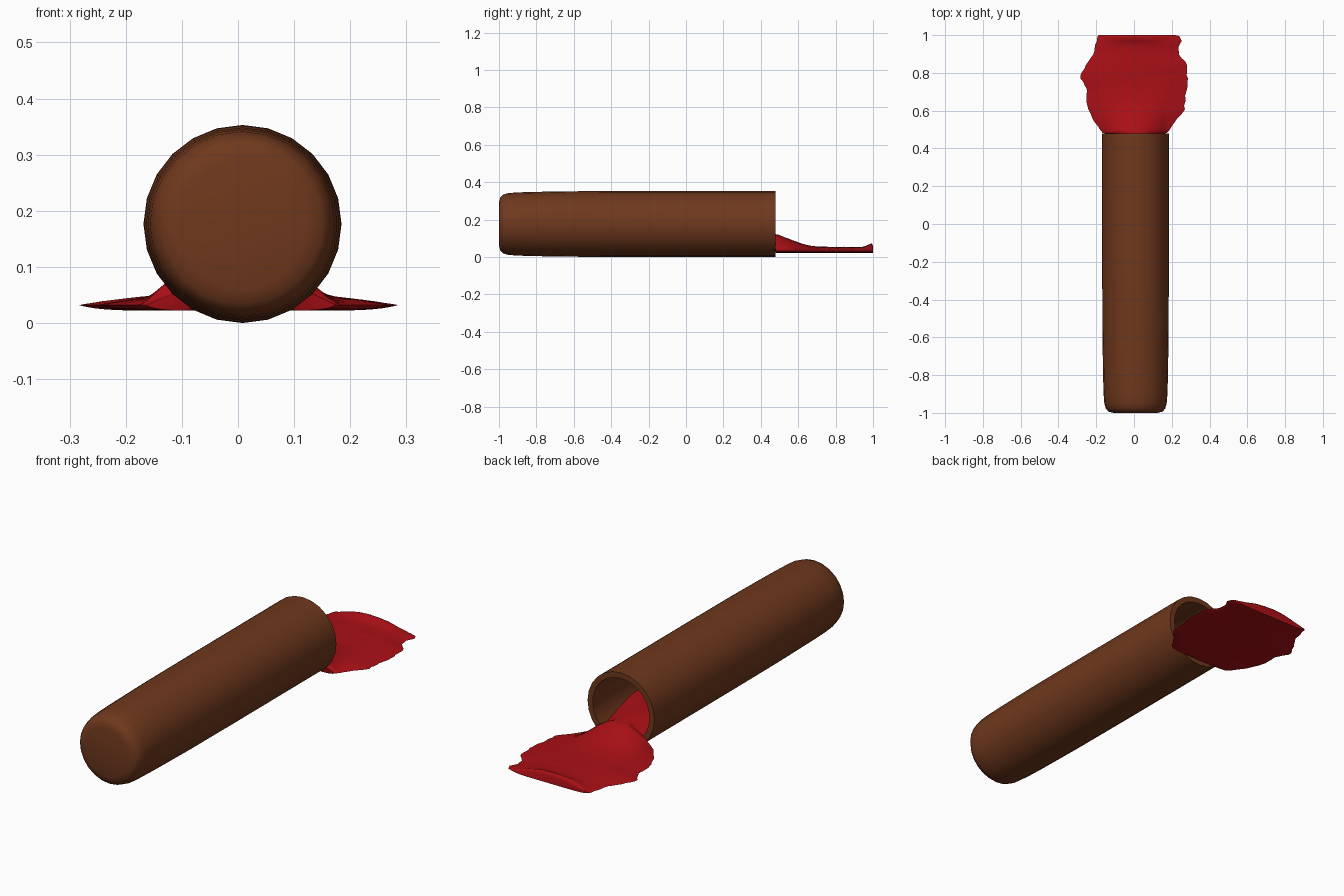
import bpy, bmesh, math, random

if "Cube" in bpy.data.objects:
    bpy.data.objects.remove(bpy.data.objects["Cube"])

random.seed(4)
CX, CZ = 0.008, 0.1765     # tube axis
INNER = 0.150


def material(name, color):
    m = bpy.data.materials.new(name)
    m.diffuse_color = color
    m.use_nodes = True
    m.node_tree.nodes["Principled BSDF"].inputs["Base Color"].default_value = m.diffuse_color
    return m


def finish(bm, name, mat, angle):
    bmesh.ops.recalc_face_normals(bm, faces=bm.faces)
    me = bpy.data.meshes.new(name)
    bm.to_mesh(me)
    bm.free()
    ob = bpy.data.objects.new(name, me)
    bpy.context.collection.objects.link(ob)
    me.materials.append(mat)
    bpy.ops.object.select_all(action='DESELECT')
    ob.select_set(True)
    bpy.context.view_layer.objects.active = ob
    bpy.ops.object.shade_smooth_by_angle(angle=math.radians(angle))
    return ob


def bridge(bm, rings):
    for a, b in zip(rings, rings[1:]):
        n = len(a)
        for i in range(n):
            j = (i + 1) % n
            bm.faces.new((a[i], a[j], b[j], b[i]))
    bm.faces.new(rings[0])
    bm.faces.new(rings[-1])


def lerp(table, y, k=1):
    for a, b in zip(table, table[1:]):
        if y <= b[0]:
            t = max(0, (y - a[0]) / (b[0] - a[0]))
            return a[k] + (b[k] - a[k]) * t
    return table[-1][k]


# Hollow tube: outer wall, rim, inner wall, as (radius, y)
profile = [(0.115, -1.0), (0.143, -0.993), (0.157, -0.978), (0.165, -0.95),
           (0.169, -0.90), (0.172, -0.80), (0.1755, -0.55), (0.1765, -0.2),
           (0.1765, 0.478), (INNER, 0.478), (INNER, -0.85), (0.14, -0.92),
           (0.11, -0.95)]
bm = bmesh.new()
rings = []
for r, y in profile:
    rings.append([bm.verts.new((CX + r * math.sin(i * math.tau / 24), y,
                                CZ + r * math.cos(i * math.tau / 24)))
                  for i in range(24)])
bridge(bm, rings)
finish(bm, "tube", material("brown", (0.16, 0.04, 0.012, 1)), 45)

# Puddle outline: y, left x, right x, crest height
outline = [(0.482, -0.165, 0.175, 0.122), (0.50, -0.18, 0.19, 0.118),
           (0.56, -0.22, 0.23, 0.093), (0.60, -0.24, 0.265, 0.078),
           (0.64, -0.25, 0.27, 0.065), (0.71, -0.25, 0.275, 0.055),
           (0.74, -0.265, 0.285, 0.054), (0.78, -0.285, 0.283, 0.054),
           (0.85, -0.25, 0.28, 0.054), (0.87, -0.24, 0.265, 0.053),
           (0.90, -0.21, 0.23, 0.053), (0.94, -0.205, 0.24, 0.053),
           (0.965, -0.20, 0.25, 0.060), (0.985, -0.195, 0.245, 0.074),
           (0.995, -0.192, 0.24, 0.070), (1.0, -0.188, 0.22, 0.058)]
# Liquid surface height inside the tube: y, height at wall
inside = [(-0.9, 0.135), (-0.3, 0.13), (0.2, 0.112), (0.40, 0.080), (0.47, 0.065)]

COLS = 28
us = [math.sin(math.pi / 2 * (-1 + 2 * i / COLS)) for i in range(COLS + 1)]
bm = bmesh.new()
rings = []


def add_row(y, xs, tops, bots):
    up = [bm.verts.new((x, y, z)) for x, z in zip(xs, tops)]
    low = [bm.verts.new((x, y, z)) for x, z in zip(xs, bots)][1:-1]
    rings.append(up + low[::-1])


# Liquid lying in the tube
r = INNER - 0.002
for y in [-0.9, -0.6, -0.3, 0.0, 0.1, 0.2, 0.27, 0.34, 0.40, 0.44, 0.47]:
    zt = lerp(inside, y)
    w = math.sqrt(r * r - (CZ - zt) ** 2)
    xs = [CX + u * w for u in us]
    crest = max(0, lerp([(-0.9, 0.01), (0.2, 0.015), (0.47, 0.058)], y))
    tops = [zt + crest * (1 - u * u) for u in us]
    bots = [CZ - math.sqrt(r * r - (u * w) ** 2) for u in us]
    add_row(y, xs, tops, bots)

# Puddle spreading out of the mouth
ys = [0.482 + i * 0.018 for i in range(28)] + [0.988, 0.995, 1.0]
for y in ys:
    x0, x1, h = (lerp(outline, y, k) for k in (1, 2, 3))
    if 0.5 < y < 0.98:
        x0 += random.uniform(-0.004, 0.004)
        x1 += random.uniform(-0.004, 0.004)
    mid, half = (x0 + x1) / 2, (x1 - x0) / 2
    xs, tops, bots = [], [], []
    for u in us:
        x = mid + u * half
        sheet = 0.032 + 0.020 * (1 - abs(u) ** 2.5)
        mound = max(0, h - 0.052) * max(0, 1 - (x / 0.17) ** 2)
        ripple = random.uniform(-0.0012, 0.0012) * (1 - u * u)
        xs.append(x)
        tops.append(sheet + mound + ripple)
        bots.append(0.022 + 0.010 * abs(u) ** 8)
    add_row(y, xs, tops, bots)
bridge(bm, rings)
finish(bm, "spilled_liquid", material("red", (0.4, 0.005, 0.008, 1)), 60)
